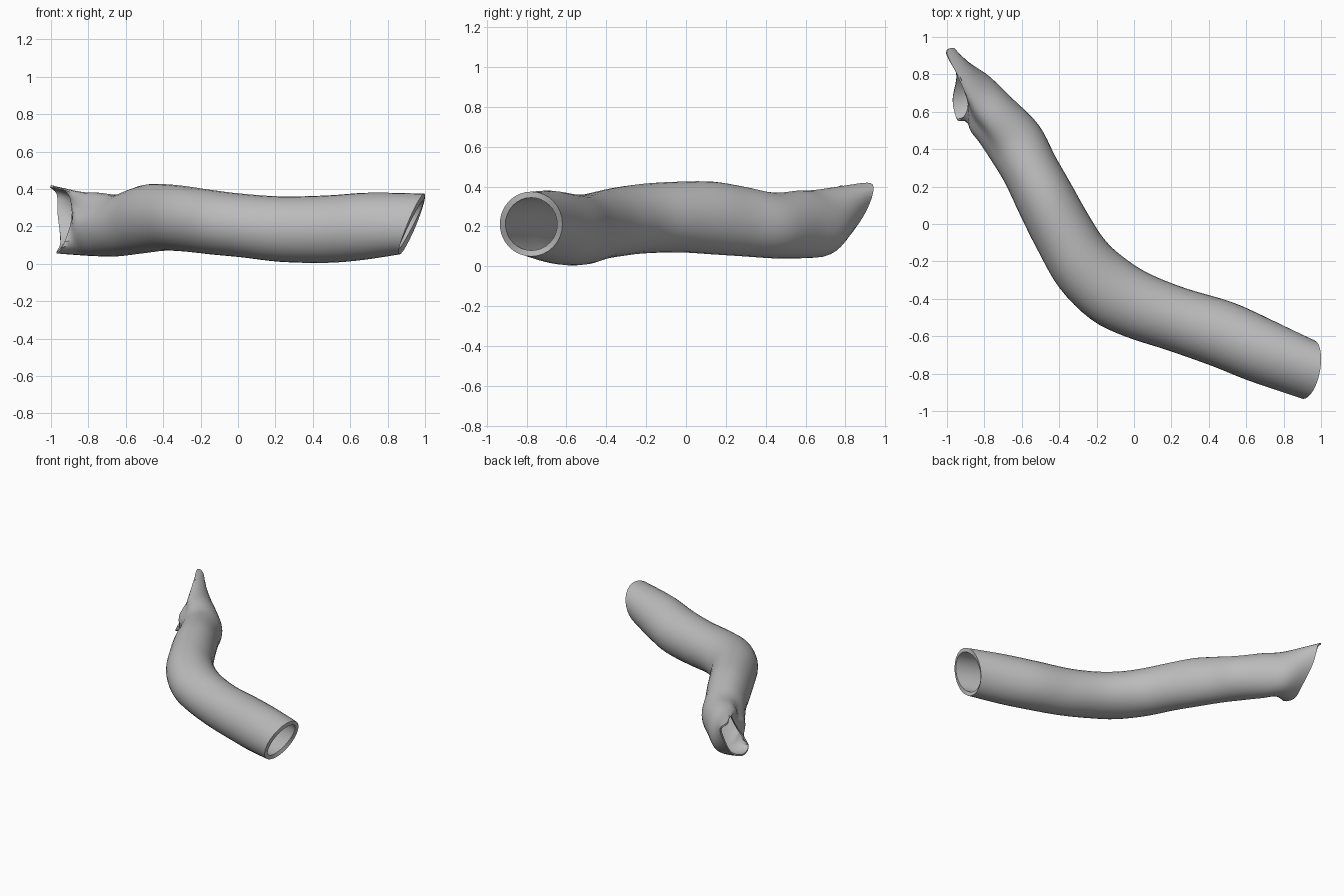
import bpy, bmesh, math
from mathutils import Vector

if "Cube" in bpy.data.objects:
    bpy.data.objects.remove(bpy.data.objects["Cube"])

SIDES = 32
STEPS = 4

# Cross-sections: right edge xy, left edge xy, bottom z, top z, lean in x, dent depth
SECTIONS = [
    ((.955, -.62), (.905, -.935), .05, .375, .066, 0),
    ((.75, -.52), (.62, -.84), .02, .38, .02, 0),
    ((.53, -.42), (.42, -.76), .005, .365, 0, 0),
    ((.28, -.345), (.18, -.675), .01, .36, 0, 0),
    ((.08, -.265), (-.05, -.60), .035, .375, 0, 0),
    ((-.06, -.175), (-.23, -.51), .05, .395, 0, 0),
    ((-.16, -.08), (-.40, -.34), .065, .415, 0, 0),
    ((-.25, .06), (-.52, -.13), .07, .425, 0, 0),
    ((-.34, .22), (-.61, .05), .06, .425, 0, 0),
    ((-.42, .36), (-.69, .22), .05, .40, 0, 0),
    ((-.51, .53), (-.77, .35), .04, .37, 0, .04),
    ((-.66, .68), (-.83, .44), .04, .38, 0, .16),
    ((-.80, .81), (-.88, .51), .045, .385, 0, .25),
]
# Torn lip, eight points counted from the right edge over the top
LIP = [(-.96, .89, .25), (-.96, .94, .375), (-1.0, .91, .42), (-.91, .73, .375),
       (-.89, .62, .24), (-.94, .55, .09), (-.97, .66, .055), (-.95, .78, .11)]


def spline(p0, p1, p2, p3, t):
    return 0.5 * (2 * p1 + (p2 - p0) * t + (2 * p0 - 5 * p1 + 4 * p2 - p3) * t * t
                  + (3 * p1 - p0 - 3 * p2 + p3) * t ** 3)


def section_ring(right, left, zb, zt, lean, dent):
    r = Vector((*right, (zb + zt) / 2))
    l = Vector((*left, (zb + zt) / 2))
    centre, side = (r + l) / 2, (r - l) / 2
    up = Vector((lean, 0, (zt - zb) / 2))
    ring = []
    for i in range(SIDES):
        a = math.tau * i / SIDES
        k = 1 - dent * math.exp(-((a - 2.45) / .35) ** 2)
        ring.append(centre + (side * math.cos(a) + up * math.sin(a)) * k)
    return ring


def lip_ring():
    pts = [Vector(p) for p in LIP]
    n, per = len(pts), SIDES // len(pts)
    return [spline(pts[i - 1], pts[i], pts[(i + 1) % n], pts[(i + 2) % n], j / per)
            for i in range(n) for j in range(per)]


# Smoothly loft all the rings
keys = [section_ring(*s) for s in SECTIONS] + [lip_ring()]
rings = []
for s in range(len(keys) - 1):
    quad = [keys[max(0, min(len(keys) - 1, s + d))] for d in (-1, 0, 1, 2)]
    for j in range(STEPS):
        rings.append([spline(*(q[i] for q in quad), j / STEPS) for i in range(SIDES)])
rings.append(keys[-1])

bm = bmesh.new()
rows = [[bm.verts.new(p) for p in ring] for ring in rings]
for a, b in zip(rows, rows[1:]):
    for i in range(SIDES):
        k = (i + 1) % SIDES
        bm.faces.new((a[i], a[k], b[k], b[i]))
bmesh.ops.recalc_face_normals(bm, faces=bm.faces)
# Make the normals point away from the tube axis
probe = rows[20]
mid = sum((v.co for v in probe), Vector()) / SIDES
if probe[0].link_faces[0].normal.dot(probe[0].co - mid) < 0:
    bmesh.ops.reverse_faces(bm, faces=bm.faces)

mesh = bpy.data.meshes.new("bent_tube")
bm.to_mesh(mesh)
bm.free()
tube = bpy.data.objects.new("bent_tube", mesh)
bpy.context.collection.objects.link(tube)

grey = bpy.data.materials.new("plain_grey")
grey.diffuse_color = (.5, .5, .5, 1)
grey.use_nodes = True
grey.node_tree.nodes["Principled BSDF"].inputs["Base Color"].default_value = grey.diffuse_color
mesh.materials.append(grey)

# Wall thickness, inward, leaving both ends open; thinner at the torn lip
group = tube.vertex_groups.new(name="wall")
for v in mesh.vertices:
    group.add([v.index], .4 if v.co.x < -.75 else 1, 'REPLACE')
wall = tube.modifiers.new("wall", 'SOLIDIFY')
wall.thickness = .03
wall.offset = -1
wall.vertex_group = "wall"

bpy.context.view_layer.objects.active = tube
tube.select_set(True)
bpy.ops.object.modifier_apply(modifier="wall")
bpy.ops.object.shade_smooth_by_angle(angle=math.radians(35))
